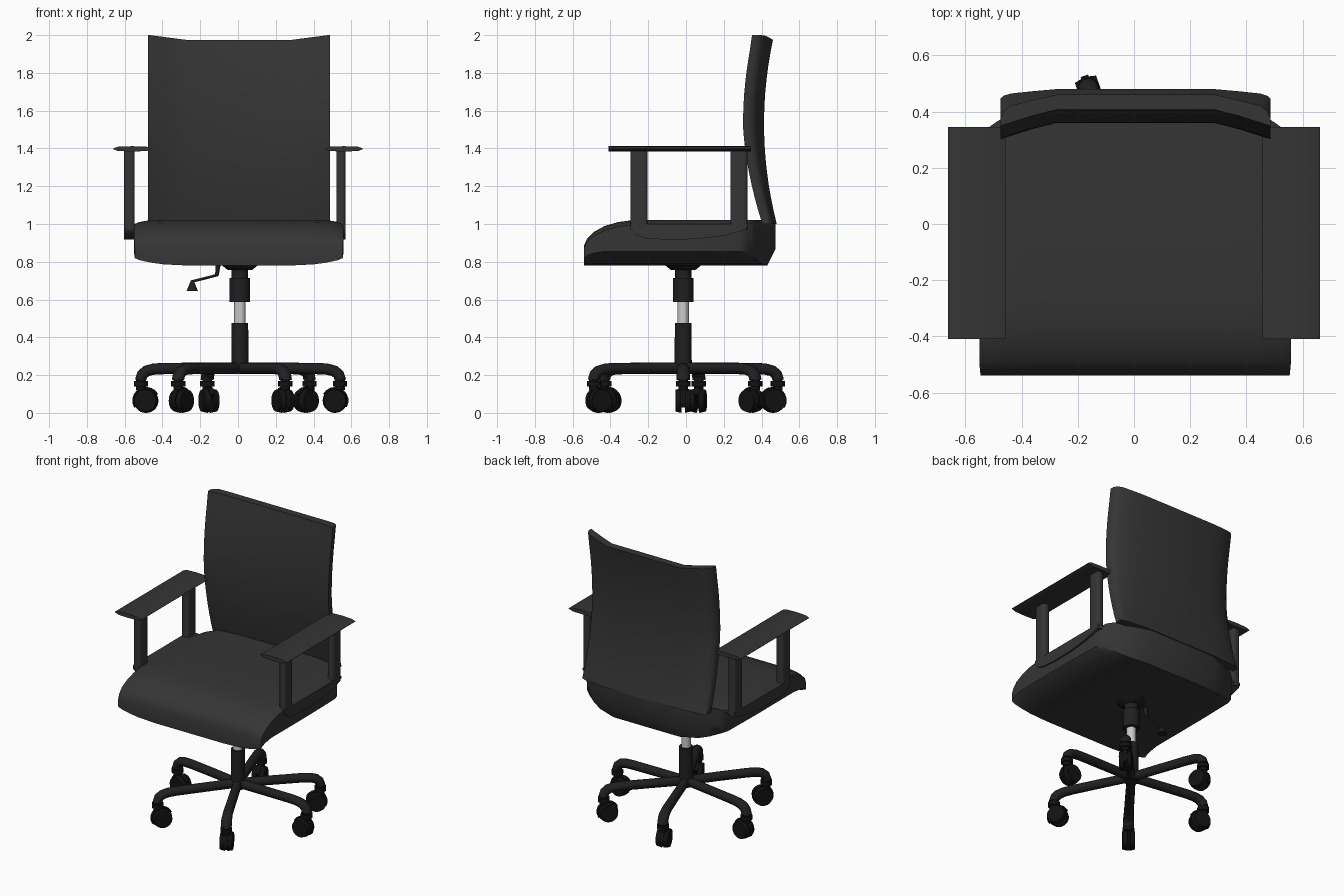
import bpy, bmesh, math
from mathutils import Vector, Matrix

if "Cube" in bpy.data.objects:
    bpy.data.objects.remove(bpy.data.objects["Cube"])

HUB = Vector((0.01, -0.015, 0))


def mat(name, v):
    m = bpy.data.materials.new(name)
    m.diffuse_color = (v, v, v, 1)
    m.use_nodes = True
    m.node_tree.nodes["Principled BSDF"].inputs["Base Color"].default_value = m.diffuse_color
    return m


FABRIC = mat("dark_fabric", 0.035)
PLASTIC = mat("black_plastic", 0.014)
RUBBER = mat("black_rubber", 0.006)
STEEL = mat("bright_steel", 0.7)


def finish(name, bm, m, angle=40):
    bmesh.ops.recalc_face_normals(bm, faces=bm.faces)
    me = bpy.data.meshes.new(name)
    bm.to_mesh(me)
    bm.free()
    me.materials.append(m)
    ob = bpy.data.objects.new(name, me)
    bpy.context.collection.objects.link(ob)
    bpy.ops.object.select_all(action='DESELECT')
    ob.select_set(True)
    bpy.context.view_layer.objects.active = ob
    bpy.ops.object.shade_smooth_by_angle(angle=math.radians(angle))
    return ob


def loft(name, rings, m, angle=40):
    """Skin equal closed rings; the ends are closed with strips of quads."""
    bm = bmesh.new()
    rows = [[bm.verts.new(p) for p in r] for r in rings]
    n = len(rows[0])
    for a, b in zip(rows, rows[1:]):
        for i in range(n):
            j = (i + 1) % n
            bm.faces.new((a[i], a[j], b[j], b[i]))
    for r in (rows[0], rows[-1]):
        for i in range(n // 2 - 1):
            bm.faces.new((r[i], r[i + 1], r[n - 2 - i], r[n - 1 - i]))
    return finish(name, bm, m, angle)


def tube(name, p, q, r1, r2, m, seg=24):
    p, q = Vector(p), Vector(q)
    rot = (q - p).to_track_quat('Z', 'Y').to_matrix().to_4x4()
    bm = bmesh.new()
    bmesh.ops.create_cone(bm, cap_ends=True, segments=seg, radius1=r1, radius2=r2,
                          depth=(q - p).length,
                          matrix=Matrix.Translation((p + q) / 2) @ rot)
    return finish(name, bm, m)


def rounded_box(name, lo, hi, m, bevel):
    lo, hi = Vector(lo), Vector(hi)
    bm = bmesh.new()
    bmesh.ops.create_cube(bm, size=1, matrix=Matrix.Translation((lo + hi) / 2)
                          @ Matrix.Diagonal((*(hi - lo), 1)))
    up = [e for e in bm.edges if abs(e.verts[0].co.z - e.verts[1].co.z) > 0.01]
    bmesh.ops.bevel(bm, geom=up, offset=bevel, segments=3, profile=0.5, affect='EDGES')
    return finish(name, bm, m)


# Seat: cross-sections from front to back, the last ones bowed at the rear
def seat_ring(y, zb, zt, w, bow):
    half = [(0, 0, 0), (.27, 0, 0), (.40, .012, 0), (.47, .03, .003), (.53, .055, .02), (.555, .075, .04)]
    xs = [(-x, b, t) for x, b, t in half[:0:-1]] + half
    k = min(1, (zt - zb) / .2)

    def place(x, z):
        return (x * w / .555 + .004, y - bow * max(0, (abs(x) - .25) / .305) ** 1.6, z)
    low = [place(x, zb + b * k) for x, b, t in xs]
    high = [place(x, zt - t * k * .6) for x, b, t in xs]
    return low + high[::-1]


loft("seat", [seat_ring(*a) for a in (
    (-.54, .78, .885, .55, 0), (-.525, .78, .92, .552, 0), (-.49, .78, .957, .555, 0),
    (-.43, .78, .99, .555, 0), (-.36, .78, 1.01, .555, 0), (-.27, .78, 1.022, .555, 0),
    (0, .78, 1.022, .555, 0), (.28, .78, 1.022, .55, 0), (.38, .78, 1.022, .535, .06),
    (.43, .78, 1.022, .525, .10), (.475, .87, 1.022, .52, .13))], FABRIC, 45)


# Backrest: plan sections stacked upward, wings bent forward
def back_ring(z):
    yb = .413 + .24 * (z - 1.53) ** 2
    s = min(1, .4 + (z - 1) * 1.2)
    plan = [(0, 0, 0), (.28, 0, 0), (.37, .023, .02), (.445, .047, .04), (.47, .055, .06), (.481, .058, .085)]
    full = [(-x, f, b) for x, f, b in plan[:0:-1]] + plan

    def lift(x):
        return z + (.026 * max(0, (abs(x) - .28) / .2) if z > 1.97 else 0)
    front = [(x + .005, yb - .053 - f * s, lift(x)) for x, f, b in full]
    rear = [(x + .005, yb - b * s, lift(x)) for x, f, b in full]
    return front + rear[::-1]


loft("backrest", [back_ring(1.0 + .975 * i / 14) for i in range(15)], FABRIC, 45)

# Armrests: pad, two posts and a curved bracket on each side of the seat
for side, tag, inner, outer in ((-1, "left", .548, .603), (1, "right", .521, .569)):
    xs = [(-.103, 1.397, 1.399), (-.075, 1.386, 1.409), (0, 1.384, 1.412),
          (.075, 1.386, 1.409), (.103, 1.397, 1.399)]
    c = side * .56
    loft(tag + "_arm_pad", [[(c + x, y, b) for x, b, t in xs] + [(c + x, y, t) for x, b, t in xs[::-1]]
                            for y in (-.41, .345)], FABRIC)
    x0, x1 = sorted((side * inner, side * outer))
    for end, y0, y1 in (("front", -.295, -.205), ("rear", .235, .325)):
        rounded_box(f"{tag}_{end}_arm_post", (x0, y0, .97), (x1, y1, 1.39), FABRIC, .015)
    edge = [(-.295, .975), (-.27, .945), (-.22, .925), (-.1, .917), (.05, .92), (.2, .937), (.3, .965), (.325, .985)]
    x0, x1 = sorted((side * .50, side * outer))
    loft(tag + "_arm_bracket", [[(x0, y, z), (x1, y, z), (x1, y, 1.0), (x0, y, 1.0)]
                                for y, z in edge], FABRIC)

# Centre column and seat plate
for name, z0, z1, r0, r1, m in (
        ("hub_column", .205, .475, .046, .044, PLASTIC), ("gas_lift", .46, .60, .03, .03, STEEL),
        ("lift_sleeve", .588, .715, .054, .054, PLASTIC), ("upper_sleeve", .71, .765, .044, .044, PLASTIC),
        ("seat_plate", .757, .785, .065, .10, PLASTIC)):
    tube(name, HUB + Vector((0, 0, z0)), HUB + Vector((0, 0, z1)), r0, r1, m, 32)

# Height lever
tube("lever_mount", (-.105, -.015, .79), (-.112, -.015, .725), .014, .009, PLASTIC, 12)
tube("lever_rod", (-.108, -.015, .73), (-.245, -.015, .695), .007, .007, PLASTIC, 12)
tube("lever_paddle", (-.242, -.015, .645), (-.242, -.015, .70), .03, .008, PLASTIC, 12)

# Six-legged base with twin-wheel casters
PATH = [(.0, .236, .028), (.2, .236, .03), (.4, .235, .031), (.46, .232, .032),
        (.50, .222, .034), (.523, .203, .035), (.532, .175, .035)]
TILT = [0, 0, 0, 10, 30, 58, 85]
for k, deg in enumerate((0, 46, 109, 171, 232, 297), 1):
    a = math.radians(deg)
    out, across = Vector((math.cos(a), math.sin(a), 0)), Vector((-math.sin(a), math.cos(a), 0))
    up = Vector((0, 0, 1))

    def at(r, t, z):
        return HUB + out * r + across * t + up * z

    rings = []
    for (r, z, w), tilt in zip(PATH, TILT):
        t = math.radians(tilt)
        nrm = out * math.sin(t) + up * math.cos(t)
        rings.append([at(r, 0, z) + across * w * math.cos(q) + nrm * .03 * math.sin(q)
                      for q in (2 * math.pi * i / 16 for i in range(16))])
    loft(f"base_leg_{k}", rings, PLASTIC)

    tube(f"caster_stem_{k}", at(.53, 0, .12), at(.53, 0, .19), .026, .026, RUBBER, 16)
    tube(f"caster_collar_{k}", at(.53, 0, .14), at(.53, 0, .168), .038, .038, RUBBER, 16)
    for side in (-1, 1):
        tube(f"caster_wheel_{k}_{'inner' if side < 0 else 'outer'}",
             at(.503, side * .009, .065), at(.503, side * .04, .065), .065, .058, RUBBER, 28)
    # Hood: half disc between the wheels
    arc = [(math.cos(q), math.sin(q)) for q in (math.radians(-30 + 20 * i) for i in range(10))]
    loft(f"caster_hood_{k}", [[at(.503 + c * .072, t, .065 + s * .072) for c, s in arc]
                              for t in (-.014, .014)], RUBBER)
